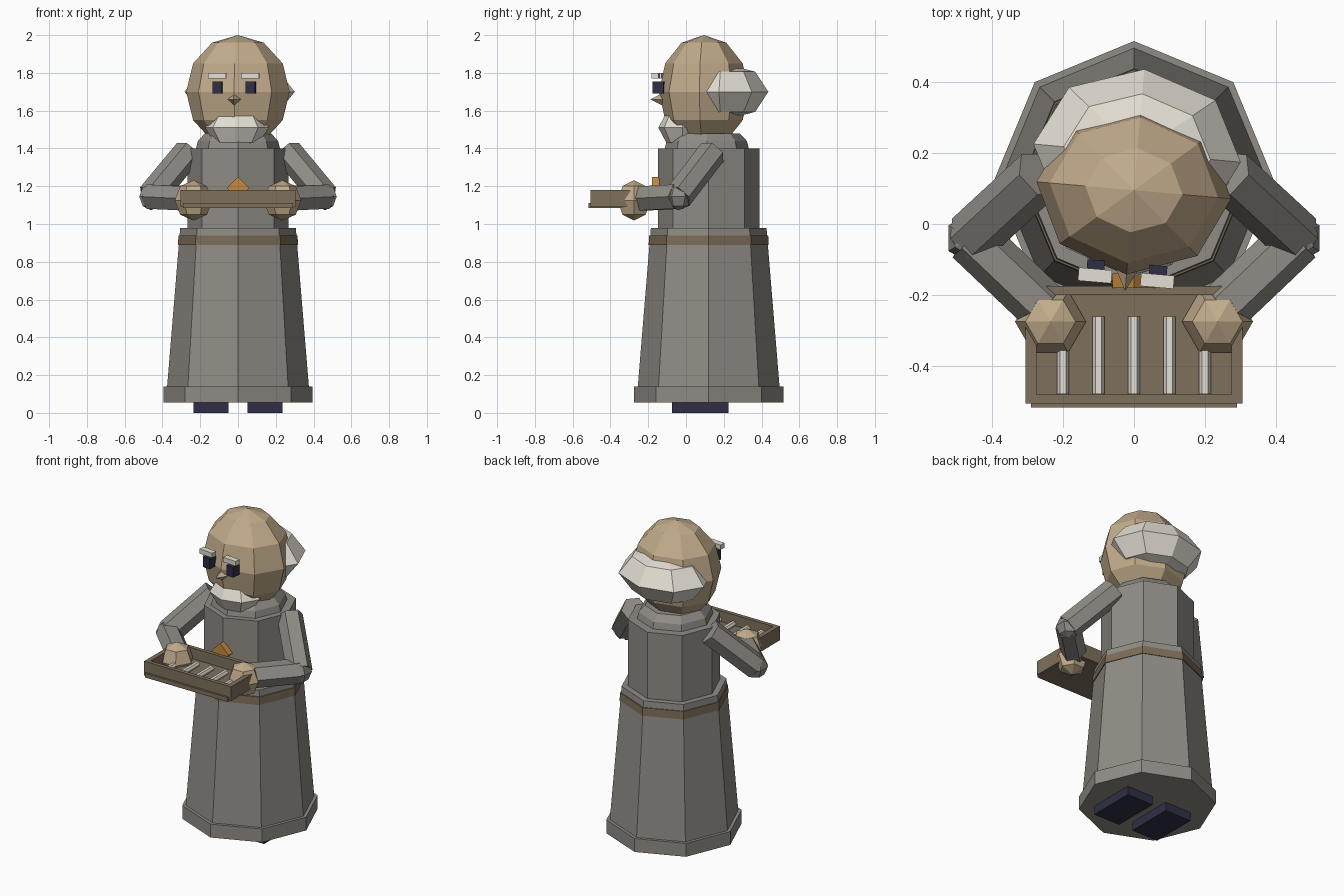
import bpy, math
from mathutils import Vector, Matrix

if "Cube" in bpy.data.objects:
    bpy.data.objects.remove(bpy.data.objects["Cube"])

def mat(name, rgb):
    m = bpy.data.materials.new(name)
    m.diffuse_color = (*rgb, 1)
    m.use_nodes = True
    m.node_tree.nodes["Principled BSDF"].inputs["Base Color"].default_value = m.diffuse_color
    return m

ROBE = mat("robe_cloth", (0.28, 0.265, 0.24))
SKIN = mat("skin", (0.54, 0.41, 0.26))
WHITE = mat("white", (0.78, 0.74, 0.66))
WOOD = mat("wood", (0.21, 0.165, 0.11))
DARK = mat("dark", (0.03, 0.028, 0.06))
BELT = mat("belt_leather", (0.2, 0.15, 0.095))
ORANGE = mat("orange", (0.55, 0.25, 0.05))

def finish(name, m):
    o = bpy.context.object
    o.name = name
    o.data.materials.append(m)
    return o

def box(name, m, x, y, z):
    """Box from (min, max) ranges."""
    bpy.ops.mesh.primitive_cube_add(size=1)
    o = finish(name, m)
    o.location = [(a + b) / 2 for a, b in (x, y, z)]
    o.scale = [b - a for a, b in (x, y, z)]
    return o

def ring(name, m, z0, z1, r0, r1, y=0.12, n=8):
    """Upright n-sided frustum with a corner on each axis."""
    bpy.ops.mesh.primitive_cone_add(vertices=n, radius1=r0, radius2=r1, depth=z1 - z0,
                                    location=(0, y, (z0 + z1) / 2))
    return finish(name, m)

def ball(name, m, loc, scale, seg=8, rings=6, rot=0):
    bpy.ops.mesh.primitive_uv_sphere_add(segments=seg, ring_count=rings, radius=1, location=loc)
    o = finish(name, m)
    o.scale = scale
    o.rotation_euler.z = rot
    return o

def limb(name, m, a, b, r, n=6):
    a, b = Vector(a), Vector(b)
    bpy.ops.mesh.primitive_cylinder_add(vertices=n, radius=r, depth=(b - a).length)
    o = finish(name, m)
    z = (b - a).normalized()
    x = Vector((0, 0, 1)).cross(z).normalized()      # corner points sideways
    rot = Matrix((x, z.cross(x), z)).transposed()
    if n == 6:
        rot = rot @ Matrix.Rotation(math.radians(30), 3, 'Z')
    o.rotation_euler = rot.to_euler()
    o.location = (a + b) / 2
    return o

# Robe
ring("robe_hem", ROBE, 0.055, 0.14, 0.395, 0.395)
ring("skirt", ROBE, 0.13, 0.98, 0.376, 0.306)
ring("belt", BELT, 0.89, 0.94, 0.318, 0.315)
ring("torso", ROBE, 0.97, 1.40, 0.268, 0.268)
ring("collar_base", ROBE, 1.39, 1.44, 0.225, 0.212, 0.11)
ring("collar_top", ROBE, 1.44, 1.48, 0.212, 0.175, 0.11)

# Head and face, turned slightly to one side afterwards
head = [
    ball("head", SKIN, (0, 0.095, 1.70), (0.275, 0.238, 0.30)),
    ball("back_hair", WHITE, (0, 0.2, 1.70), (0.293, 0.237, 0.15), 8, 4),
    ball("beard", WHITE, (0.004, -0.005, 1.51), (0.17, 0.142, 0.11), 8, 4),
]
for s in (-1, 1):
    head.append(box("eye", DARK, (s*0.088 - 0.025, s*0.088 + 0.025), (-0.168, -0.11), (1.69, 1.755)))
    head.append(box("eyebrow", WHITE, (s*0.088 - 0.047, s*0.088 + 0.047), (-0.172, -0.135), (1.77, 1.80)))
bpy.ops.mesh.primitive_cone_add(vertices=4, radius1=0.036, radius2=0, depth=0.07,
                                location=(0, -0.155, 1.66), rotation=(math.pi / 2, 0, 0))
head.append(finish("nose", SKIN))
bpy.context.view_layer.update()
pivot = Matrix.Translation((0, 0.1, 0))
turn = pivot @ Matrix.Rotation(math.radians(-5), 4, 'Z') @ pivot.inverted()
for o in head:
    o.matrix_world = turn @ o.matrix_world

# Arms, hands and shoes
for s, side in ((-1, "left"), (1, "right")):
    elbow = (s*0.46, -0.04, 1.145)
    limb(side + "_upper_arm", ROBE, (s*0.265, 0.14, 1.38), elbow, 0.076)
    limb(side + "_forearm", ROBE, elbow, (s*0.255, -0.235, 1.135), 0.074)
    ball(side + "_elbow", ROBE, elbow, (0.072, 0.072, 0.072), 6, 4)
    ball(side + "_hand", SKIN, (s*0.235, -0.275, 1.125), (0.1, 0.1, 0.107), 6, 4, math.radians(30))
    box(side + "_shoe", DARK, sorted((s*0.05, s*0.235)), (-0.075, 0.225), (0, 0.06))

# Chest badge
badge = box("badge", ORANGE, (-0.0425, 0.0425), (-0.18, -0.14), (1.1475, 1.2325))
badge.rotation_euler.y = math.pi / 4

# Tray with rods
box("tray_floor", WOOD, (-0.29, 0.29), (-0.517, -0.18), (1.085, 1.112))
box("tray_front", WOOD, (-0.305, 0.305), (-0.505, -0.48), (1.09, 1.18))
box("tray_back", WOOD, (-0.305, 0.305), (-0.20, -0.175), (1.09, 1.18))
for s in (-1, 1):
    box("tray_side", WOOD, sorted((s*0.275, s*0.305)), (-0.48, -0.20), (1.09, 1.18))
for i in range(-2, 3):
    limb("tray_rod", WHITE, (i*0.1, -0.478, 1.125), (i*0.1, -0.26, 1.125), 0.017)
